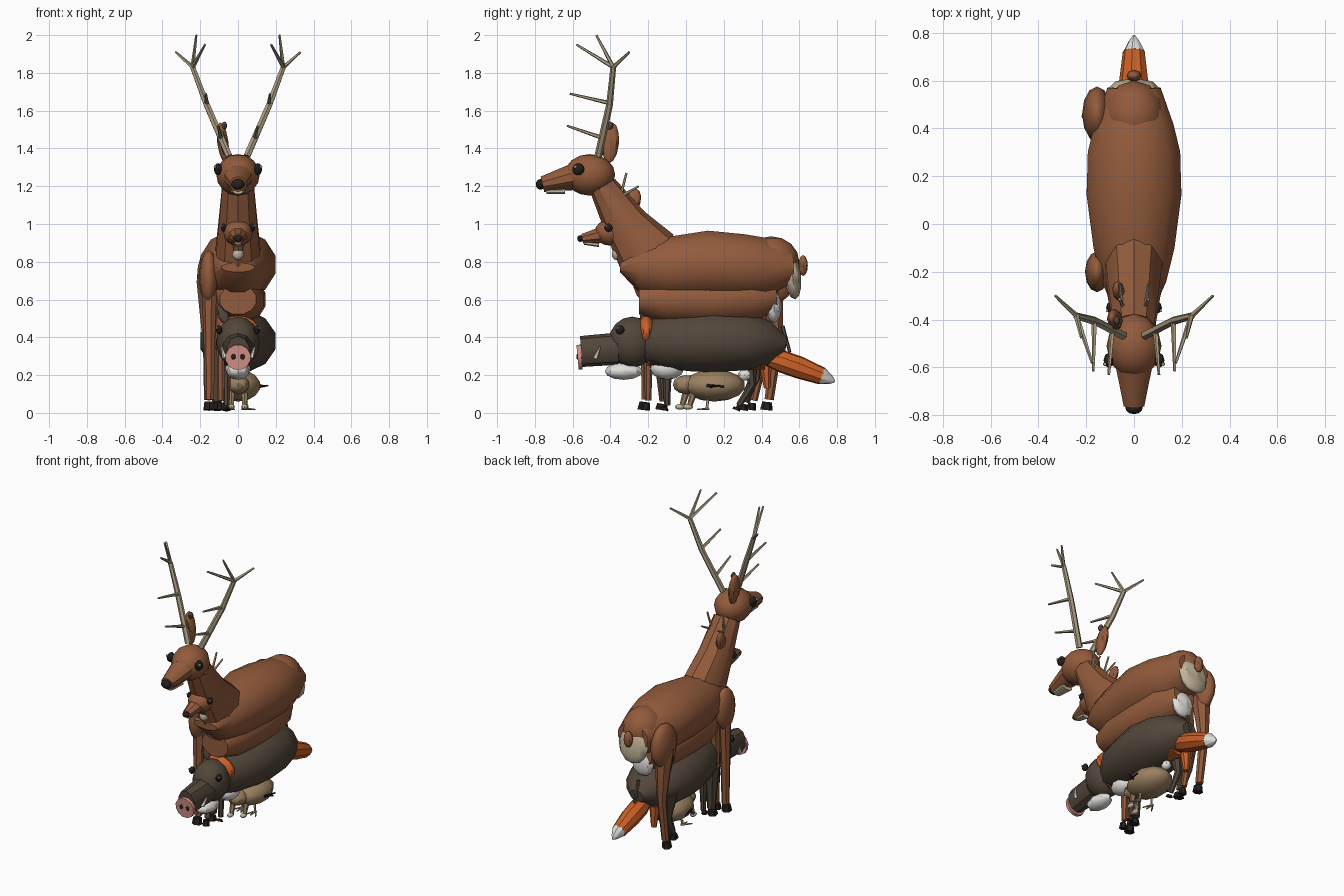
import bpy, bmesh, math
from mathutils import Vector

cube = bpy.data.objects.get("Cube")
if cube:
    bpy.data.objects.remove(cube, do_unlink=True)


def material(name, rgb):
    m = bpy.data.materials.new(name)
    m.use_nodes = True
    m.diffuse_color = (*rgb, 1)
    m.node_tree.nodes["Principled BSDF"].inputs["Base Color"].default_value = (*rgb, 1)
    return m


BROWN = material("red brown", (.29, .105, .045))
DARK = material("bristle brown", (.085, .062, .043))
ORANGE = material("fox orange", (.60, .115, .02))
WHITE = material("white", (.75, .73, .70))
CREAM = material("cream", (.55, .46, .32))
BONE = material("antler bone", (.42, .34, .22))
TAN = material("feather tan", (.33, .22, .12))
PINK = material("snout pink", (.68, .29, .25))
BLACK = material("black", (.018, .014, .012))


def finish(name, bm, mat, angle=35):
    bmesh.ops.recalc_face_normals(bm, faces=bm.faces)
    mesh = bpy.data.meshes.new(name)
    bm.to_mesh(mesh)
    bm.free()
    mesh.materials.append(mat)
    obj = bpy.data.objects.new(name, mesh)
    bpy.context.collection.objects.link(obj)
    bpy.ops.object.select_all(action='DESELECT')
    obj.select_set(True)
    bpy.context.view_layer.objects.active = obj
    bpy.ops.object.shade_smooth_by_angle(angle=math.radians(angle))
    return obj


def ball(name, loc, radii, mat, rot=(0, 0, 0), seg=12, rings=8):
    bm = bmesh.new()
    bmesh.ops.create_uvsphere(bm, u_segments=seg, v_segments=rings, radius=1)
    obj = finish(name, bm, mat)
    obj.location, obj.scale = loc, radii
    obj.rotation_euler = [math.radians(a) for a in rot]
    return obj


def loft(name, rings, mat, sides=10, angle=35):
    """Rings are (x, y, z, side radius, up radius) along a path."""
    bm = bmesh.new()
    points = [Vector(r[:3]) for r in rings]
    loops = []
    for i, r in enumerate(rings):
        t = (points[min(i + 1, len(points) - 1)] - points[max(i - 1, 0)]).normalized()
        side = Vector((1, 0, 0))
        side = (side - t * side.dot(t)).normalized()
        up = side.cross(t)
        ring = []
        for k in range(sides):
            a = math.tau * (k + .5) / sides
            ring.append(bm.verts.new(points[i] + side * r[3] * math.cos(a) + up * r[4] * math.sin(a)))
        loops.append(ring)
    for a, b in zip(loops, loops[1:]):
        for k in range(sides):
            bm.faces.new((a[k], a[(k + 1) % sides], b[(k + 1) % sides], b[k]))
    bm.faces.new(loops[0])
    bm.faces.new(loops[-1])
    return finish(name, bm, mat, angle)


def rod(name, a, b, r1, r2, mat, sides=6):
    return loft(name, [(*a, r1, r1), (*b, r2, r2)], mat, sides)


def body(name, rings, mat, sides=12):
    return loft(name, [(0, *r) for r in rings], mat, sides)


def leg(name, x, path, mat, foot):
    """Path is (y, z, radius) from hip to ankle, with a foot below it."""
    loft(name, [(x, y, z, r, r) for y, z, r in path], mat, 7)
    y, z, r = path[-1]
    rod(name + "_hoof", (x, y - .01, z - .012), (x, y - .015, .015), r * 1.05, r * 1.3, foot)


def eyes(name, x, y, z, r):
    for s in (-1, 1):
        ball(f"{name}_eye_{s}", (s * x, y, z), (r * .7, r, r), BLACK, seg=8, rings=6)
        ball(f"{name}_eye_glint_{s}", (s * (x + r * .5), y - r * .5, z + r * .4), (r * .28,) * 3, WHITE, seg=6, rings=4)


# Stag: body, neck and head
body("stag_body", [(-.35, .77, .09, .025), (-.24, .77, .14, .145), (-.1, .768, .175, .168),
                   (.12, .785, .205, .186), (.3, .776, .2, .176), (.42, .768, .17, .165),
                   (.57, .775, .115, .085)], BROWN)
ball("stag_hips", (0, .45, .80), (.13, .15, .135), BROWN)
body("stag_neck", [(-.2, .84, .125, .17), (-.32, 1.0, .108, .12), (-.44, 1.2, .088, .075)], BROWN, 10)
ball("stag_head", (0, -.51, 1.26), (.115, .135, .11), BROWN)
body("stag_muzzle", [(-.57, 1.255, .085, .075), (-.76, 1.21, .045, .042)], BROWN, 10)
body("stag_chin", [(-.64, 1.175, .04, .018), (-.74, 1.172, .028, .015)], CREAM, 8)
ball("stag_nose", (0, -.77, 1.21), (.036, .025, .028), BLACK)
eyes("stag", .105, -.57, 1.29, .032)
ball("stag_ear", (-.08, -.40, 1.43), (.03, .045, .11), BROWN, (-5, -8, 0), 8, 6)
ball("stag_ear_inner", (-.078, -.436, 1.43), (.016, .012, .07), DARK, (-5, -8, 0), 8, 6)
ball("stag_ear_tip", (-.072, -.405, 1.52), (.014, .02, .022), DARK, seg=8, rings=6)

# Stag antlers: beam, crown and tines on each side
for s in (-1, 1):
    loft(f"antler_beam_{s}", [(s * .048, -.465, 1.36, .02, .02), (s * .165, -.405, 1.63, .018, .018),
                              (s * .24, -.385, 1.83, .015, .015)], BONE, 6)
    fork = (s * .24, -.385, 1.83)
    for i, (a, b) in enumerate([(fork, (s * .22, -.475, 2)), (fork, (s * .175, -.58, 1.95)),
                                (fork, (s * .33, -.30, 1.91)),
                                ((s * .165, -.405, 1.64), (s * .17, -.615, 1.69)),
                                ((s * .09, -.44, 1.455), (s * .105, -.63, 1.52))]):
        rod(f"antler_tine_{i}_{s}", a, b, .012, .006, BONE, 5)

# Stag rump and legs
ball("stag_rump", (0, .565, .72), (.11, .045, .12), CREAM, (6, 0, 0), 8, 6)
ball("stag_tail", (0, .62, .78), (.032, .025, .055), BROWN, seg=8, rings=6)
ball("stag_shoulder", (-.155, -.20, .72), (.05, .085, .14), BROWN)
leg("stag_front_leg", -.15, [(-.2, .74, .045), (-.21, .4, .032), (-.21, .07, .025)], BROWN, BLACK)
ball("stag_haunch", (-.155, .46, .72), (.062, .115, .145), BROWN)
leg("stag_back_leg", -.155, [(.45, .70, .065), (.47, .5, .045), (.48, .35, .03), (.44, .07, .025)], BROWN, BLACK)

# Roe deer, overlapping the stag
body("roe_body", [(-.25, .60, .10, .08), (-.12, .60, .14, .125), (.12, .60, .15, .14),
                  (.35, .61, .145, .13), (.48, .62, .08, .08)], BROWN)
body("roe_neck", [(-.18, .70, .085, .09), (-.38, .95, .055, .055)], BROWN, 8)
ball("roe_head", (0, -.40, .955), (.078, .085, .07), BROWN)
body("roe_muzzle", [(-.43, .945, .058, .05), (-.55, .922, .03, .027)], BROWN, 8)
body("roe_chin", [(-.46, .89, .028, .012), (-.54, .90, .018, .01)], CREAM, 6)
ball("roe_nose", (0, -.56, .923), (.025, .016, .018), BLACK, seg=8, rings=6)
eyes("roe", .075, -.41, .98, .022)
ball("roe_throat", (0, -.355, .85), (.035, .035, .045), CREAM, (-35, 0, 0), 8, 6)
ball("roe_ear", (-.065, -.28, 1.12), (.025, .04, .07), BROWN, (-15, -8, 0), 8, 6)
for s in (-1, 1):
    rod(f"roe_antler_{s}", (s * .03, -.38, 1.02), (s * .06, -.315, 1.27), .012, .006, BONE, 5)
    rod(f"roe_antler_tine_{s}", (s * .05, -.34, 1.15), (s * .06, -.25, 1.2), .009, .005, BONE, 5)
ball("roe_rump", (0, .465, .56), (.08, .04, .085), WHITE, seg=8, rings=6)
leg("roe_front_leg", -.09, [(-.18, .6, .04), (-.2, .3, .022), (-.2, .065, .018)], BROWN, BLACK)
leg("roe_back_leg", -.10, [(.36, .6, .06), (.42, .33, .026), (.36, .065, .019)], BROWN, BLACK)

# Boar
body("boar_body", [(-.22, .375, .09, .11), (-.12, .375, .155, .145), (.02, .375, .19, .16),
                   (.14, .38, .205, .17), (.32, .375, .195, .155), (.44, .37, .145, .12),
                   (.53, .36, .05, .04)], DARK)
body("boar_mane", [(-.13, .49, .04, .04), (-.04, .51, .06, .07), (.02, .50, .05, .04)], DARK, 8)
ball("boar_head", (0, -.285, .375), (.115, .125, .135), DARK)
body("boar_snout", [(-.36, .34, .085, .085), (-.555, .325, .062, .082)], DARK, 10)
body("boar_nose", [(-.553, .296, .068, .068), (-.574, .294, .068, .068)], PINK, 12)
for s in (-1, 1):
    ball(f"boar_nostril_{s}", (s * .024, -.575, .297), (.012, .005, .016), BLACK, seg=8, rings=6)
    rod(f"boar_tusk_{s}", (s * .07, -.48, .29), (s * .088, -.455, .35), .013, .004, WHITE, 5)
eyes("boar", .1, -.35, .44, .024)
ball("boar_ear", (-.08, -.22, .53), (.03, .02, .06), DARK, (-15, -15, 0), 8, 6)
rod("boar_tail", (0, .51, .46), (0, .55, .32), .012, .009, DARK, 5)
leg("boar_front_leg", -.11, [(-.12, .35, .055), (-.12, .18, .036), (-.115, .06, .026)], DARK, BLACK)
leg("boar_back_leg", -.11, [(.36, .35, .075), (.37, .18, .038), (.31, .06, .026)], DARK, BLACK)

# Fox, mostly within the boar
body("fox_body", [(-.2, .33, .07, .08), (.1, .31, .1, .09), (.42, .3, .07, .07)], ORANGE, 10)
ball("fox_head", (0, -.21, .43), (.118, .05, .085), ORANGE, seg=10, rings=8)
ball("fox_chest", (0, -.10, .235), (.07, .09, .06), WHITE, seg=10, rings=6)
ball("fox_muzzle", (0, -.33, .22), (.06, .10, .045), WHITE, seg=8, rings=6)
body("fox_tail", [(.40, .295, .03, .03), (.5, .275, .064, .06), (.6, .24, .062, .06),
                  (.72, .195, .047, .047)], ORANGE, 9)
body("fox_tail_tip", [(.715, .197, .048, .048), (.765, .175, .022, .025), (.788, .165, .005, .005)], WHITE, 9)
leg("fox_front_leg", -.06, [(-.1, .25, .028), (-.1, .12, .02), (-.1, .04, .017)], DARK, BLACK)
leg("fox_back_leg", -.06, [(.33, .3, .045), (.35, .15, .022), (.28, .04, .017)], DARK, BLACK)
rod("fox_thigh", (-.06, .42, .27), (-.06, .43, .13), .035, .018, ORANGE, 7)

# Ground bird with folded wings, legs and flat feet
ball("bird_body", (0, .15, .145), (.125, .165, .085), TAN, seg=10, rings=7)
ball("bird_breast", (0, 0, .15), (.06, .07, .05), TAN, seg=8, rings=6)
for s in (-1, 1):
    rod(f"bird_wing_bar_{s}", (s * .122, .11, .145), (s * .14, .2, .14), .008, .005, BLACK, 5)
    rod(f"bird_wing_tip_{s}", (s * .11, .13, .137), (s * .16, .15, .145), .007, .004, BLACK, 5)
    rod(f"bird_leg_{s}", (s * .04, .12, .1), (s * .05, .11, .025), .009, .007, CREAM, 5)
    for i, dx in enumerate((-.03, 0, .04)):
        rod(f"bird_toe_{i}_{s}", (s * .05, .12, .022), (s * (.05 + dx), .06, .018), .007, .004, BONE, 5)

# Hare: small forelegs and hind foot
for i, (x, y) in enumerate([(-.035, -.02), (.035, .02)]):
    rod(f"hare_leg_{i}", (x, y + .03, .14), (x, y, .04), .022, .014, TAN)
    ball(f"hare_paw_{i}", (x, y - .01, .032), (.018, .028, .015), CREAM, seg=8, rings=6)
ball("hare_tail", (0, .31, .2), (.03, .035, .03), WHITE, seg=8, rings=6)
